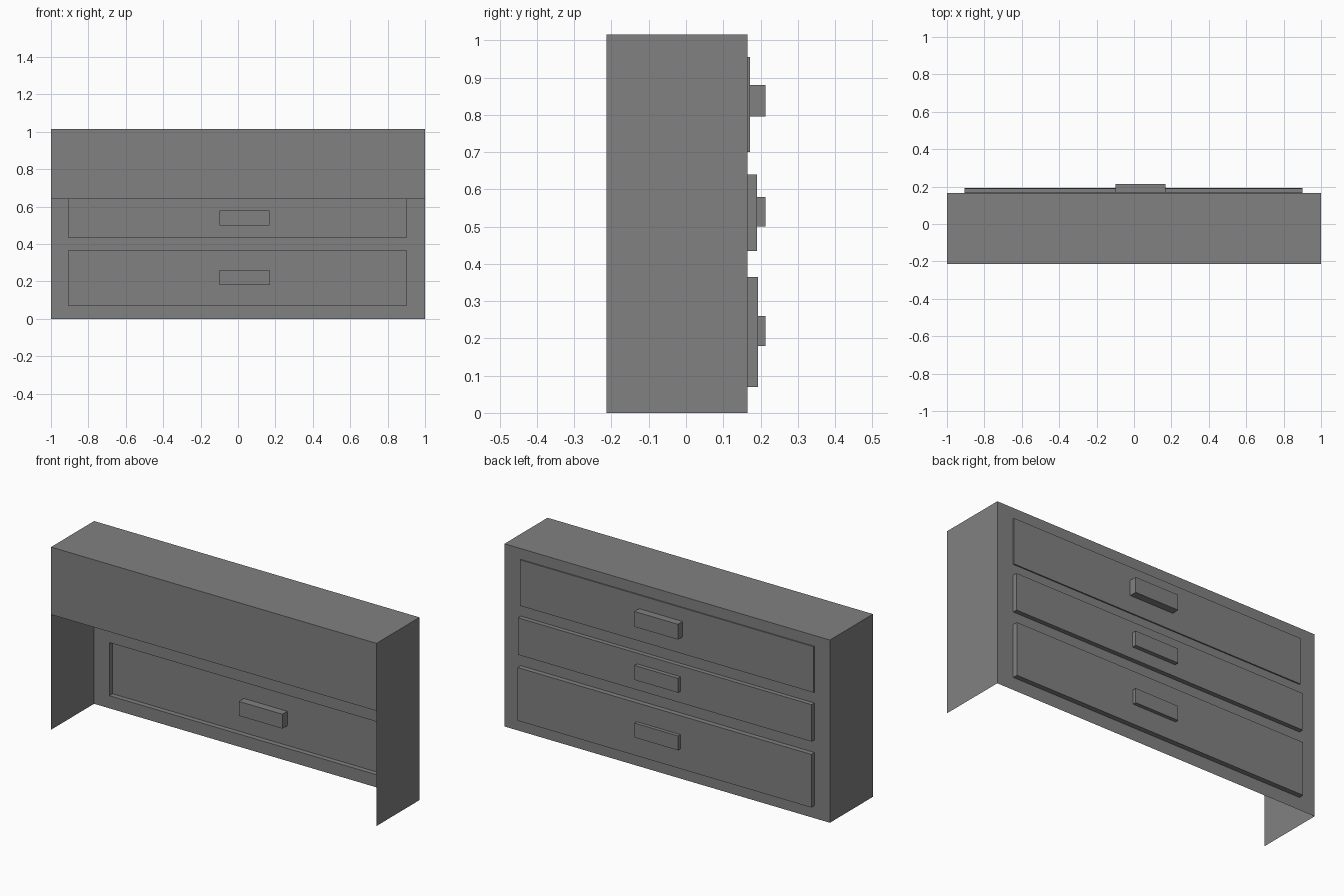
import bpy
import bmesh
from mathutils import Matrix, Vector

default = bpy.data.objects.get("Cube")
if default:
    bpy.data.objects.remove(default, do_unlink=True)

grey = bpy.data.materials.new("Plain grey")
grey.use_nodes = True
grey.diffuse_color = (0.22, 0.22, 0.22, 1)
grey.node_tree.nodes["Principled BSDF"].inputs["Base Color"].default_value = (0.22, 0.22, 0.22, 1)


def box(low, high):
    """Box mesh spanning two opposite corners."""
    low, high = Vector(low), Vector(high)
    bm = bmesh.new()
    placement = Matrix.Translation((low + high) / 2) @ Matrix.Diagonal((high - low).to_4d())
    placement[3][3] = 1
    bmesh.ops.create_cube(bm, size=1, matrix=placement)
    bm.normal_update()
    return bm


def cut(bm, direction, axis, value):
    """Slice only the faces that look along the given direction."""
    faces = [f for f in bm.faces if f.normal.dot(Vector(direction)) > 0.9]
    geom = set(faces)
    for f in faces:
        geom.update(f.edges, f.verts)
    point, normal = Vector(), Vector()
    point[axis], normal[axis] = value, 1
    bmesh.ops.bisect_plane(bm, geom=list(geom), plane_co=point, plane_no=normal)
    bm.normal_update()


def remove_faces(bm, rule):
    doomed = [f for f in bm.faces if rule(f.normal, f.calc_center_median())]
    bmesh.ops.delete(bm, geom=doomed, context="FACES")


def finish(bm, name):
    mesh = bpy.data.meshes.new(name)
    bm.to_mesh(mesh)
    bm.free()
    mesh.materials.append(grey)
    obj = bpy.data.objects.new(name, mesh)
    bpy.context.collection.objects.link(obj)


FRONT, BACK, HEIGHT = -0.213, 0.165, 1.015
LEFT_END, RIGHT_END = -0.905, 0.9
PANEL_BOTTOM = 0.64

# name, bottom, top, outer face, handle bottom, handle top
DRAWERS = [
    ("upper", 0.70, 0.955, 0.172, 0.795, 0.88),
    ("middle", 0.435, 0.64, 0.19, 0.50, 0.58),
    ("lower", 0.07, 0.365, 0.193, 0.18, 0.26),
]

# Thin cabinet shell: no underside, open lower front, drawer openings in the back
shell = box((-1, FRONT, 0), (1, BACK, HEIGHT))
cut(shell, (0, -1, 0), 2, PANEL_BOTTOM)
for x in (LEFT_END, RIGHT_END):
    cut(shell, (0, 1, 0), 0, x)
for _, bottom, top, *_ in DRAWERS:
    cut(shell, (0, 1, 0), 2, bottom)
    cut(shell, (0, 1, 0), 2, top)
remove_faces(shell, lambda n, c: n.z < -0.9)
remove_faces(shell, lambda n, c: n.y < -0.9 and c.z < PANEL_BOTTOM)
remove_faces(shell, lambda n, c: n.y > 0.9 and LEFT_END < c.x < RIGHT_END
             and any(d[1] < c.z < d[2] for d in DRAWERS))
finish(shell, "cabinet_shell")

for name, bottom, top, outer, grip_low, grip_high in DRAWERS:
    # Drawer front: a shallow tray, hollow towards the inside
    tray = box((LEFT_END, BACK, bottom), (RIGHT_END, outer, top))
    remove_faces(tray, lambda n, c: n.y < -0.9)
    finish(tray, name + "_drawer")
    # Handle block passing through the drawer front
    finish(box((-0.10, 0.15, grip_low), (0.168, 0.213, grip_high)), name + "_handle")
